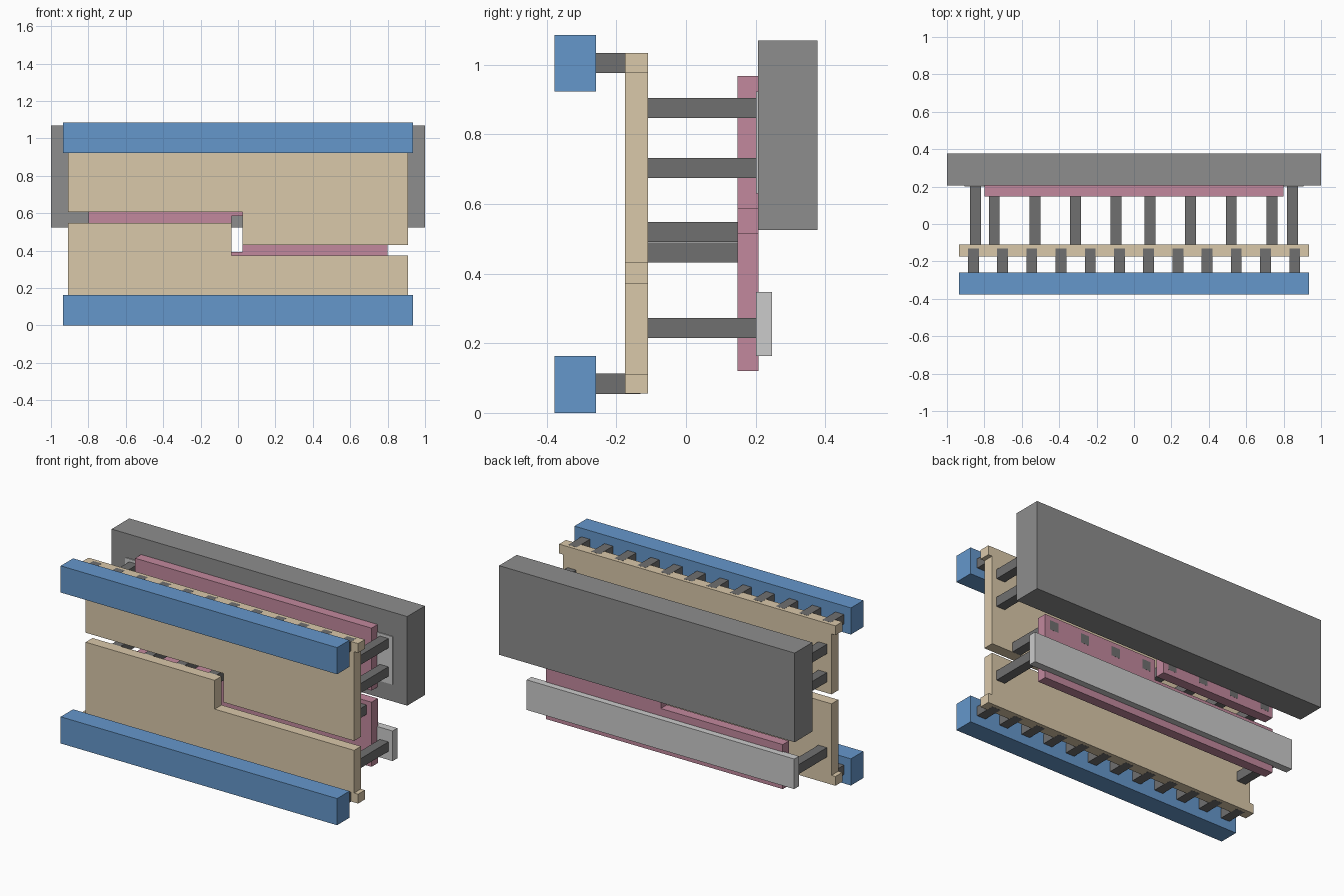
import bpy

if "Cube" in bpy.data.objects:
    bpy.data.objects.remove(bpy.data.objects["Cube"])


def material(name, rgb):
    m = bpy.data.materials.new(name)
    m.diffuse_color = (*rgb, 1)
    m.use_nodes = True
    m.node_tree.nodes["Principled BSDF"].inputs["Base Color"].default_value = m.diffuse_color
    return m


BLUE = material("blue", (0.13, 0.31, 0.60))
TAN = material("tan", (0.70, 0.58, 0.40))
PINK = material("pink", (0.54, 0.25, 0.34))
DARK = material("dark_grey", (0.16, 0.16, 0.16))
MID = material("mid_grey", (0.27, 0.27, 0.27))


def plate(name, outline, y0, y1, mat=None):
    """Extrude an (x, z) outline from y0 back to y1."""
    n = len(outline)
    verts = [(x, y, z) for y in (y0, y1) for x, z in outline]
    faces = [list(range(n)), list(range(2 * n - 1, n - 1, -1))]
    faces += [[i, i + n, (i + 1) % n + n, (i + 1) % n] for i in range(n)]
    mesh = bpy.data.meshes.new(name)
    mesh.from_pydata(verts, [], faces)
    if mat:
        mesh.materials.append(mat)
    obj = bpy.data.objects.new(name, mesh)
    bpy.context.collection.objects.link(obj)
    return obj


def box(name, x0, x1, y0, y1, z0, z1, mat=None):
    return plate(name, [(x0, z0), (x1, z0), (x1, z1), (x0, z1)], y0, y1, mat)


PEG = 0.058


def peg(name, x, y0, y1, z0):
    box(name, x - PEG / 2, x + PEG / 2, y0, y1, z0, z0 + PEG, DARK)


# Front rails with their rows of connecting pegs
for side, rail_z, peg_z in (("lower", 0.0, 0.0545), ("upper", 0.923, 0.9755)):
    box(side + "_front_rail", -0.935, 0.935, -0.378, -0.258,
        rail_z, rail_z + 0.163, BLUE)
    for i in range(12):
        peg(side + "_rail_peg", -0.859 + i * 0.1562, -0.258, -0.13, peg_z)

# Stepped front panels with wider lips at the outer edges
W, LIP = 0.908, 0.935
L, R = -0.035, 0.025
plate("lower_front_panel", [
    (-LIP, 0.055), (LIP, 0.055), (LIP, 0.112), (W, 0.112), (W, 0.373),
    (L, 0.373), (L, 0.549), (-W, 0.549), (-W, 0.112), (-LIP, 0.112)],
    -0.175, -0.109, TAN)
plate("upper_front_panel", [
    (-W, 0.607), (R, 0.607), (R, 0.431), (W, 0.431), (W, 0.976),
    (LIP, 0.976), (LIP, 1.033), (-LIP, 1.033), (-LIP, 0.976), (-W, 0.976)],
    -0.175, -0.109, TAN)

# Inner panels, stepped the opposite way
plate("lower_inner_panel", [
    (-0.8, 0.12), (0.8, 0.12), (0.8, 0.515), (R, 0.515), (R, 0.392),
    (-0.8, 0.392)], 0.148, 0.208, PINK)
plate("upper_inner_panel", [
    (-0.8, 0.46), (L, 0.46), (L, 0.586), (0.8, 0.586), (0.8, 0.968),
    (-0.8, 0.968)], 0.148, 0.208, PINK)

# Pins crossing from the front panels to the inner panels
for i in range(4):
    peg("left_cross_pin", -0.747 + i * 0.217, -0.109, 0.2085, 0.4905)
    peg("right_cross_pin", 0.086 + i * 0.217, -0.109, 0.2085, 0.4315)

# End supports reaching the back parts
for x in (-0.848, 0.848):
    for z in (0.215, 0.674, 0.847):
        peg("end_support", x, -0.109, 0.203, z)

# Back wall, its mounting pad and the lower back bar
box("back_wall", -1, 1, 0.207, 0.378, 0.525, 1.07, MID)
box("mounting_pad", -0.905, 0.905, 0.201, 0.247, 0.63, 0.923)
box("lower_back_bar", -0.905, 0.905, 0.201, 0.247, 0.163, 0.347)
